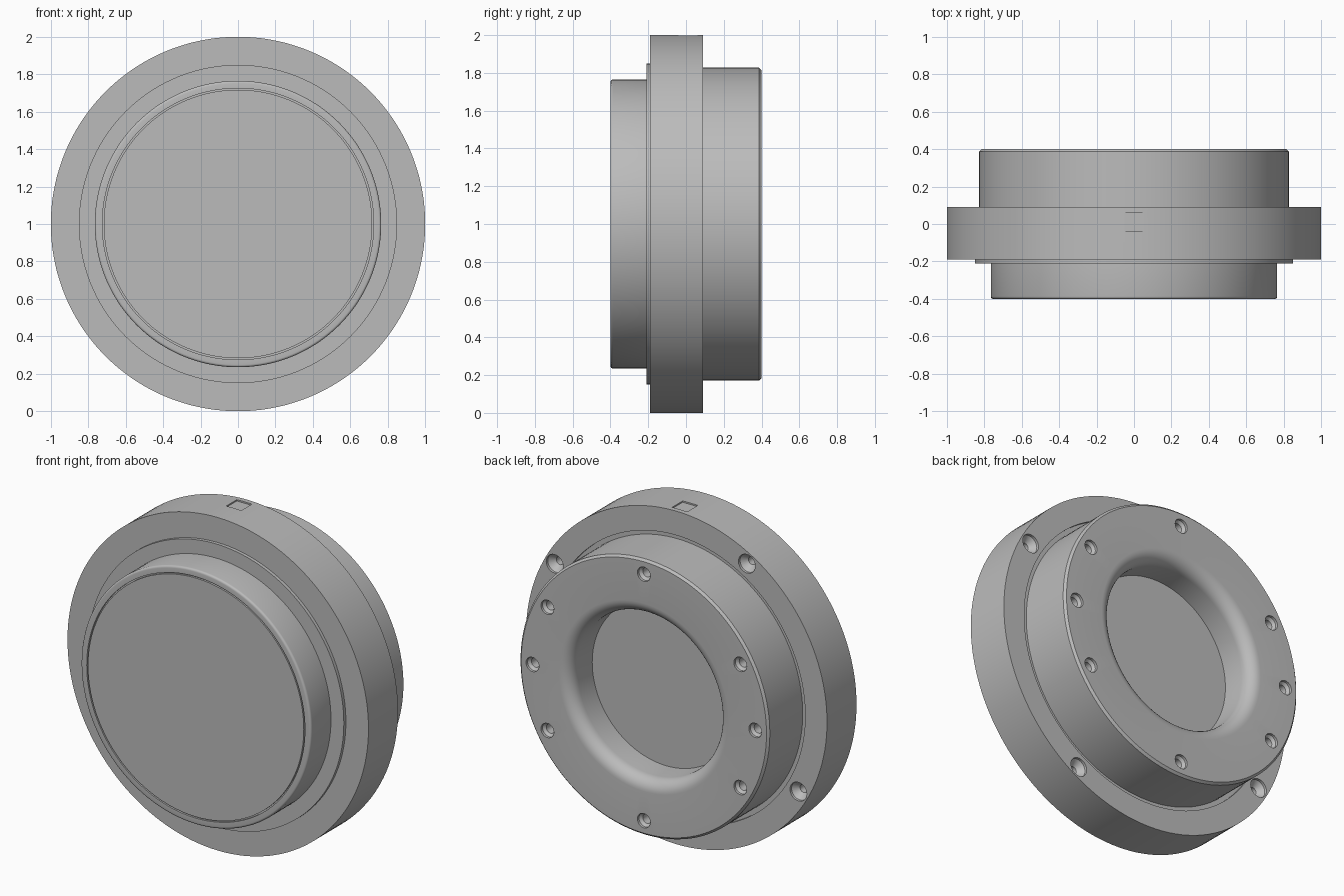
import bpy, bmesh, math

cube = bpy.data.objects.get("Cube")
if cube:
    bpy.data.objects.remove(cube, do_unlink=True)

grey = bpy.data.materials.new("machined_grey")
grey.use_nodes = True
colour = (0.5, 0.5, 0.5, 1.0)
grey.diffuse_color = colour
grey.node_tree.nodes["Principled BSDF"].inputs["Base Color"].default_value = colour


def add_object(name, bm):
    bmesh.ops.recalc_face_normals(bm, faces=bm.faces)
    mesh = bpy.data.meshes.new(name)
    bm.to_mesh(mesh)
    bm.free()
    mesh.materials.append(grey)
    obj = bpy.data.objects.new(name, mesh)
    bpy.context.collection.objects.link(obj)
    return obj


def lathe(name, profile, segments, cx=0.0, cz=1.0):
    """Turn (radius, y) points about an axis along y and cap both ends."""
    bm = bmesh.new()
    rings = []
    for r, y in profile:
        angles = [math.tau * i / segments for i in range(segments)]
        rings.append([bm.verts.new((cx + r * math.cos(a), y, cz + r * math.sin(a)))
                      for a in angles])
    for low, high in zip(rings, rings[1:]):
        for i in range(segments):
            j = (i + 1) % segments
            bm.faces.new((low[i], low[j], high[j], high[i]))
    bm.faces.new(rings[0])
    bm.faces.new(rings[-1])
    return add_object(name, bm)


def arc(r, y, radius, start, end, steps):
    """Quarter-round profile points about a centre (r, y)."""
    points = []
    for i in range(steps + 1):
        a = math.radians(start + (end - start) * i / steps)
        points.append((r + radius * math.cos(a), y + radius * math.sin(a)))
    return points


# Turned housing: recessed front, front boss, lip, flange, groove, back boss, bore
profile = [(0.725, -0.388), (0.725, -0.4)]
profile += arc(0.752, -0.387, 0.013, -90, 0, 4)
profile += [(0.765, -0.21), (0.85, -0.21), (0.85, -0.19), (1.0, -0.19),
            (1.0, 0.09), (0.855, 0.09), (0.855, 0.075), (0.828, 0.075),
            (0.828, 0.387), (0.815, 0.4)]
profile += arc(0.565, 0.325, 0.075, 90, 180, 8)
profile += [(0.49, 0.19)]
housing = lathe("housing", profile, 144)

# Front disc, set into the housing with a hairline gap
front_disc = lathe("front_disc", [(0.717, -0.386), (0.717, -0.4)], 144)

# Cutters for the bolt holes
cutters = []
small_hole = [(0.028, 0.28), (0.028, 0.37), (0.043, 0.385), (0.043, 0.45)]
for angle in (0, 30, 90, 150, 180, 210, 270, 330):
    a = math.radians(angle)
    cutters.append(lathe("boss_hole_cutter", small_hole, 24,
                         0.74 * math.cos(a), 1 + 0.74 * math.sin(a)))

sunk_hole = [(0.024, -0.08), (0.024, 0.04), (0.056, 0.075), (0.056, 0.15)]
for angle in (30, 120, 210, 300):
    a = math.radians(angle)
    cutters.append(lathe("flange_hole_cutter", sunk_hole, 24,
                         0.935 * math.cos(a), 1 + 0.935 * math.sin(a)))

# Shallow square alignment mark on top of the rim
bm = bmesh.new()
bmesh.ops.create_cube(bm, size=0.1)
bmesh.ops.translate(bm, verts=bm.verts, vec=(0, 0.01, 2.041))
cutters.append(add_object("rim_mark_cutter", bm))

# Cut the holes and the mark, then discard the cutters
bpy.context.view_layer.objects.active = housing
for cutter in cutters:
    mod = housing.modifiers.new("cut", 'BOOLEAN')
    mod.operation = 'DIFFERENCE'
    mod.solver = 'EXACT'
    mod.object = cutter
    bpy.ops.object.modifier_apply(modifier=mod.name)
    bpy.data.objects.remove(cutter, do_unlink=True)

# Smooth round walls, crisp edges
for obj in bpy.context.view_layer.objects:
    obj.select_set(obj in (housing, front_disc))
bpy.ops.object.shade_smooth_by_angle(angle=math.radians(30))
